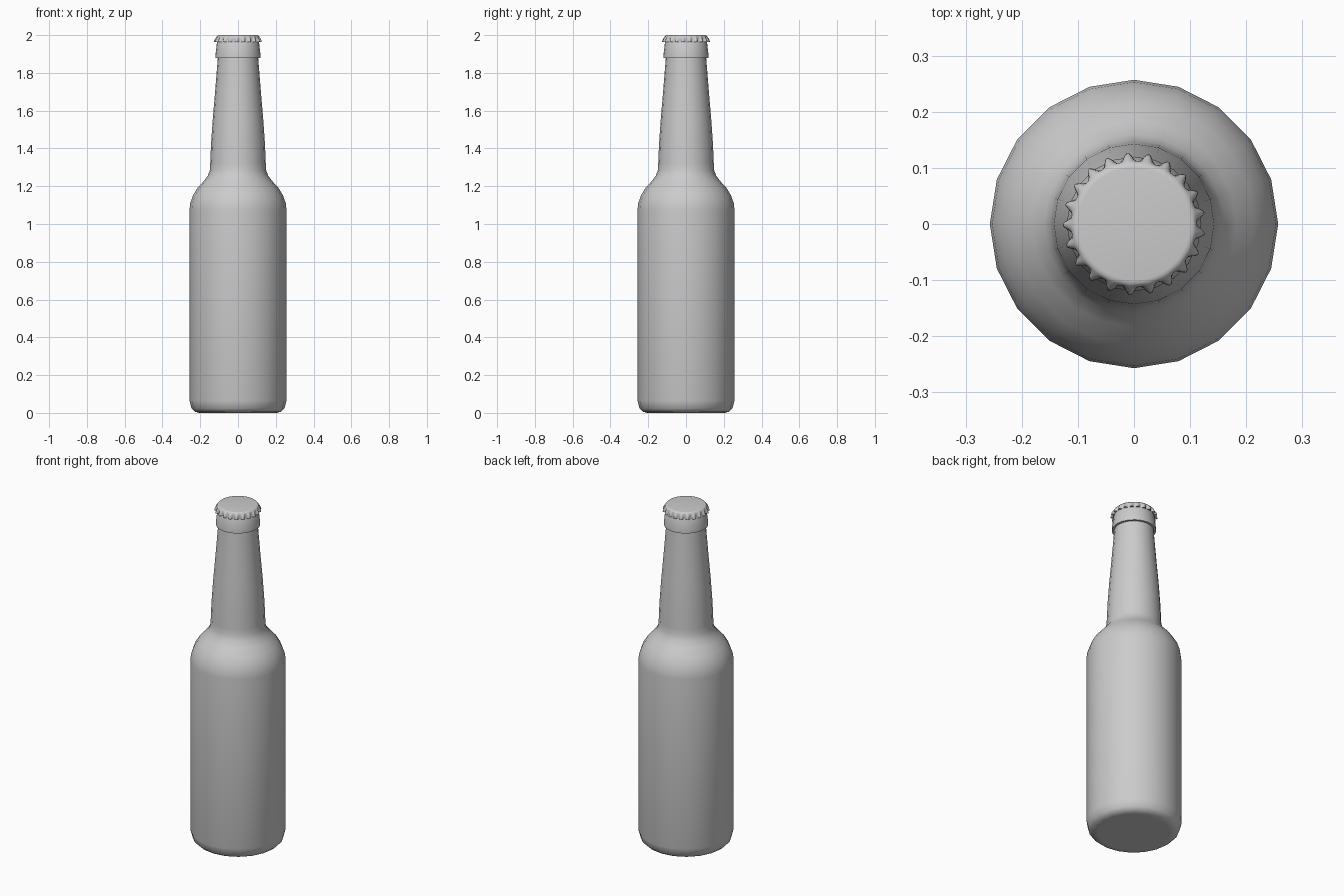
import bpy
import math

if "Cube" in bpy.data.objects:
    bpy.data.objects.remove(bpy.data.objects["Cube"])


def lathe(name, profile, sides, radius=lambda r, t, a: r, angle=50):
    """Revolve (radius, z, flare) points; the first and last ring are filled."""
    verts, faces = [], []
    for r, z, t in profile:
        for i in range(sides):
            a = 2 * math.pi * i / sides
            rr = radius(r, t, a)
            verts.append((rr * math.cos(a), rr * math.sin(a), z))
    for k in range(len(profile) - 1):
        for i in range(sides):
            j = (i + 1) % sides
            p, q = k * sides, (k + 1) * sides
            faces.append((p + i, p + j, q + j, q + i))
    faces.append(tuple(reversed(range(sides))))
    faces.append(tuple(range(len(verts) - sides, len(verts))))
    mesh = bpy.data.meshes.new(name)
    mesh.from_pydata(verts, [], faces)
    obj = bpy.data.objects.new(name, mesh)
    bpy.context.collection.objects.link(obj)
    bpy.context.view_layer.objects.active = obj
    obj.select_set(True)
    bpy.ops.object.shade_smooth_by_angle(angle=math.radians(angle))
    obj.select_set(False)
    return obj


# Bottle: rounded base, straight body, shoulder, tapering neck and lip collar
outline = [
    (0.19, 0.005), (0.205, 0.005), (0.228, 0.011), (0.246, 0.028), (0.257, 0.065),
    (0.257, 1.075), (0.253, 1.11), (0.239, 1.15), (0.215, 1.19),
    (0.183, 1.225), (0.16, 1.255), (0.149, 1.285), (0.147, 1.32),
    (0.143, 1.42), (0.134, 1.55), (0.122, 1.69), (0.110, 1.84), (0.107, 1.88),
    (0.120, 1.88), (0.120, 1.89), (0.111, 1.965), (0.100, 1.985),
]
lathe("bottle", [(r, z - 0.005 if z < 0.06 else z, 0) for r, z in outline], 20)

# Crown cap: flat top, rounded rim and a crimped skirt of 21 teeth
TEETH = 21
PHASE = math.radians(9.4)


def crimp(r, t, a):
    wave = 0.5 + 0.5 * math.cos(TEETH * (a - PHASE))
    return r + t * wave ** 1.4


skirt = [
    (0.108, 1.966, 0.014), (0.112, 1.963, 0.0155), (0.112, 1.972, 0.014),
    (0.112, 1.98, 0.010), (0.112, 1.988, 0.004), (0.110, 1.995, 0.0005),
    (0.106, 1.999, 0), (0.100, 2.0, 0),
]
lathe("crown_cap", skirt, TEETH * 8, crimp, 60)
